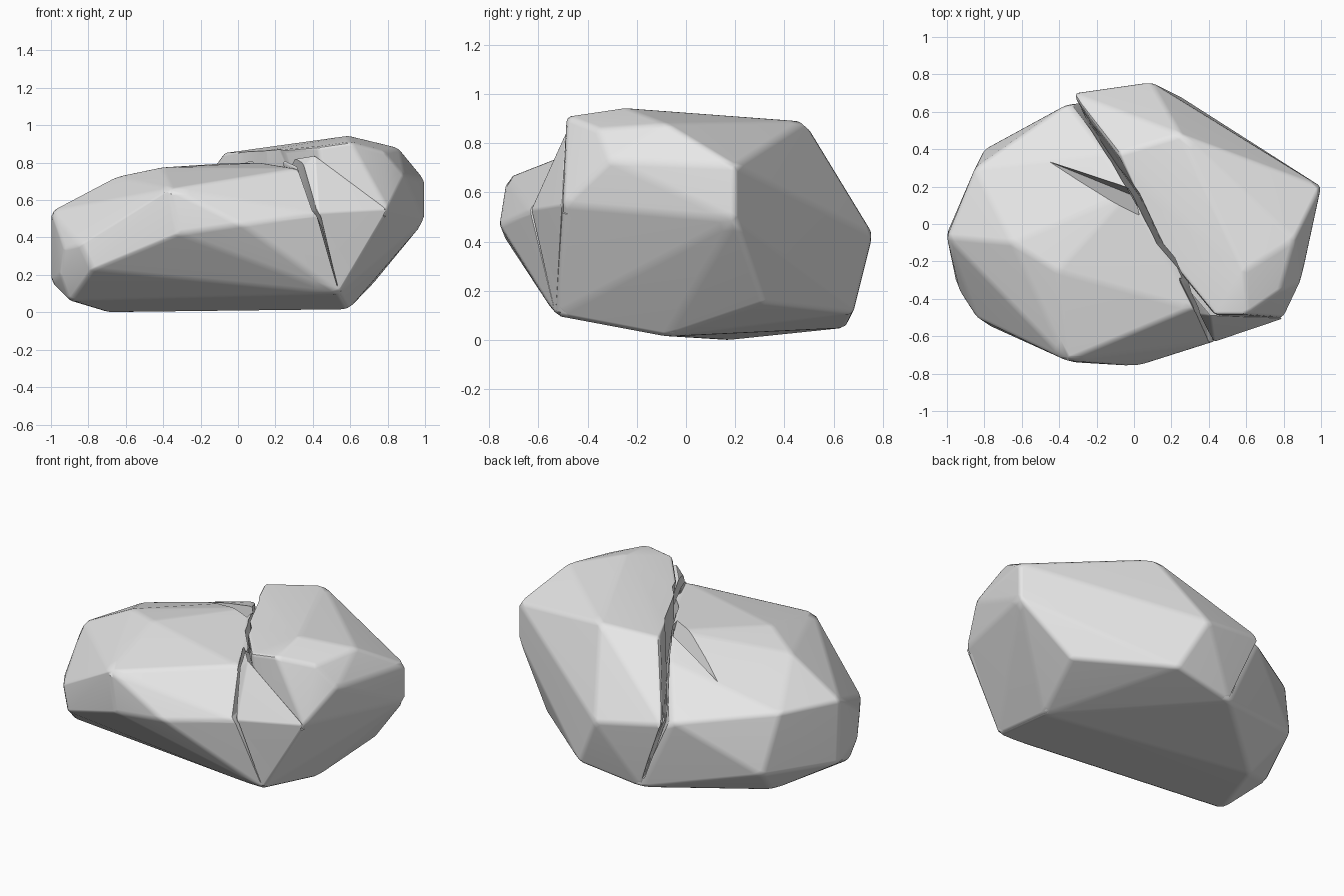
import bpy
import bmesh
import math
from mathutils import Vector

cube = bpy.data.objects.get("Cube")
if cube:
    bpy.data.objects.remove(cube, do_unlink=True)

# One plain stone grey
stone = bpy.data.materials.new("stone_grey")
stone.use_nodes = True
grey = (0.8, 0.8, 0.8, 1.0)
stone.diffuse_color = grey
for node in stone.node_tree.nodes:
    if node.type == "BSDF_PRINCIPLED":
        node.inputs["Base Color"].default_value = grey


def finish_mesh(name, bm):
    """Turn a bmesh into an object with outward normals."""
    bmesh.ops.recalc_face_normals(bm, faces=bm.faces[:])
    mesh = bpy.data.meshes.new(name)
    bm.to_mesh(mesh)
    bm.free()
    mesh.materials.append(stone)
    obj = bpy.data.objects.new(name, mesh)
    bpy.context.collection.objects.link(obj)
    return obj


def faceted_block(name, corners, merge_angle=5):
    """Wrap flat planes around a set of corner points."""
    bm = bmesh.new()
    for corner in corners:
        bm.verts.new(corner)
    bmesh.ops.convex_hull(bm, input=bm.verts[:])
    loose = [v for v in bm.verts if not v.link_faces]
    bmesh.ops.delete(bm, geom=loose, context="VERTS")
    bmesh.ops.dissolve_limit(bm, angle_limit=math.radians(merge_angle),
                             verts=bm.verts[:], edges=bm.edges[:])
    return finish_mesh(name, bm)


def crack_wedge(name, rings):
    """Loft a V-shaped cutter through (left lip, right lip, floor) rings."""
    bm = bmesh.new()
    loft = [[bm.verts.new(Vector(p)) for p in ring] for ring in rings]
    for a, b in zip(loft, loft[1:]):
        for i in range(3):
            j = (i + 1) % 3
            bm.faces.new((a[i], a[j], b[j], b[i]))
    bm.faces.new(loft[0])
    bm.faces.new(loft[-1])
    bmesh.ops.triangulate(bm, faces=bm.faces[:])
    return finish_mesh(name, bm)


# Corners of the underside, shared by both halves
shared_base = [
    (0.54, -0.53, 0.1), (0.59, -0.08, 0.015), (-0.15, 0.65, 0.05),
    (0.72, 0.32, 0.15), (0.25, 0.68, 0.11),
]

# Low half: broad sloping top, and the foot under the high half
low_half = faceted_block("low_rock_half", shared_base + [
    (-1, -0.07, 0.54), (-1, -0.05, 0.16), (-0.95, -0.31, 0.2),
    (-0.93, -0.36, 0.34), (-0.84, -0.5, 0.36), (-0.78, -0.54, 0.23),
    (-0.9, -0.3, 0.06), (-0.7, 0.17, 0),
    (-0.8, 0.4, 0.2), (-0.85, 0.3, 0.56), (-0.36, 0.64, 0.5),
    (-0.65, -0.1, 0.725), (-0.41, -0.25, 0.775), (-0.36, -0.73, 0.66),
    (-0.32, -0.74, 0.42), (0.02, -0.76, 0.47),
    (-0.16, 0.38, 0.72), (-0.02, 0.17, 0.8), (0.13, -0.1, 0.8),
    (0.31, -0.45, 0.77), (0.43, -0.63, 0.53), (0.8, -0.5, 0.54),
])

# High half: raised top with a steep face along the split
high_half = faceted_block("high_rock_half", shared_base + [
    (-0.33, 0.7, 0.5), (-0.08, 0.38, 0.85), (0.14, -0.13, 0.86),
    (0.43, -0.485, 0.885), (0.6, -0.485, 0.91), (0.59, -0.25, 0.945),
    (0.78, -0.36, 0.86), (0.86, -0.08, 0.88), (0.25, 0.48, 0.89),
    (1, 0.2, 0.71), (1, 0.2, 0.49), (0.89, -0.31, 0.73),
    (0.8, -0.5, 0.55), (0.09, 0.76, 0.43),
])

# Split-off slab leaning against the front of the high half
front_slab = faceted_block("front_slab", [
    (0.23, -0.28, 0.81), (0.41, -0.49, 0.84), (0.8, -0.505, 0.55),
    (0.43, -0.63, 0.53), (0.54, -0.53, 0.11), (0.33, -0.48, 0.76),
    (0.5, -0.35, 0.4),
])

# Main crack running from the back, over the top and down the front
main_crack = crack_wedge("main_crack_cutter", [
    [(-0.2, 0.72, 0.1), (-0.18, 0.74, 0.1), (-0.15, 0.6, 0.12)],
    [(-0.41, 0.72, 0.55), (-0.35, 0.75, 0.55), (-0.25, 0.55, 0.45)],
    [(-0.18, 0.38, 1), (-0.08, 0.4, 1), (-0.08, 0.3, 0.55)],
    [(-0.04, 0.15, 1), (0.03, 0.17, 1), (0.03, 0.15, 0.55)],
    [(0.1, -0.11, 1), (0.16, -0.11, 1), (0.15, -0.1, 0.55)],
    [(0.28, -0.5, 0.95), (0.33, -0.5, 0.95), (0.36, -0.35, 0.55)],
    [(0.41, -0.72, 0.54), (0.44, -0.7, 0.54), (0.45, -0.45, 0.45)],
    [(0.53, -0.62, 0.12), (0.54, -0.62, 0.12), (0.53, -0.5, 0.15)],
])

# Short side gash branching across the low half
side_gash = faceted_block("side_gash_cutter", [
    (-0.47, 0.34, 0.66), (-0.47, 0.34, 1), (-0.05, 0.23, 1),
    (0.01, -0.02, 1), (0.05, 0.13, 0.55),
], merge_angle=0.1)

# Soften the ridges, then open the cracks
blocks = {low_half: (main_crack, side_gash), high_half: (main_crack,),
          front_slab: (main_crack,)}
for block, cutters in blocks.items():
    bevel = block.modifiers.new("soft_ridges", "BEVEL")
    bevel.width = 0.008 if block is front_slab else 0.02
    bevel.segments = 2
    bevel.limit_method = "ANGLE"
    bevel.angle_limit = math.radians(8)
    for cutter in cutters:
        cut = block.modifiers.new(cutter.name, "BOOLEAN")
        cut.operation = "DIFFERENCE"
        cut.solver = "EXACT"
        cut.object = cutter

# Bake the result so that the cutters can go
bpy.context.view_layer.update()
graph = bpy.context.evaluated_depsgraph_get()
baked = {block: bpy.data.meshes.new_from_object(block.evaluated_get(graph))
         for block in blocks}
for block, mesh in baked.items():
    block.modifiers.clear()
    block.data = mesh
for cutter in (main_crack, side_gash):
    bpy.data.objects.remove(cutter, do_unlink=True)

# Smooth across the ridges, sharp at the crack lips
bpy.ops.object.select_all(action="DESELECT")
for block in baked:
    block.select_set(True)
bpy.context.view_layer.objects.active = low_half
bpy.ops.object.shade_smooth_by_angle(angle=math.radians(35))
for block in baked:
    even = block.modifiers.new("even_planes", "WEIGHTED_NORMAL")
    even.keep_sharp = True
